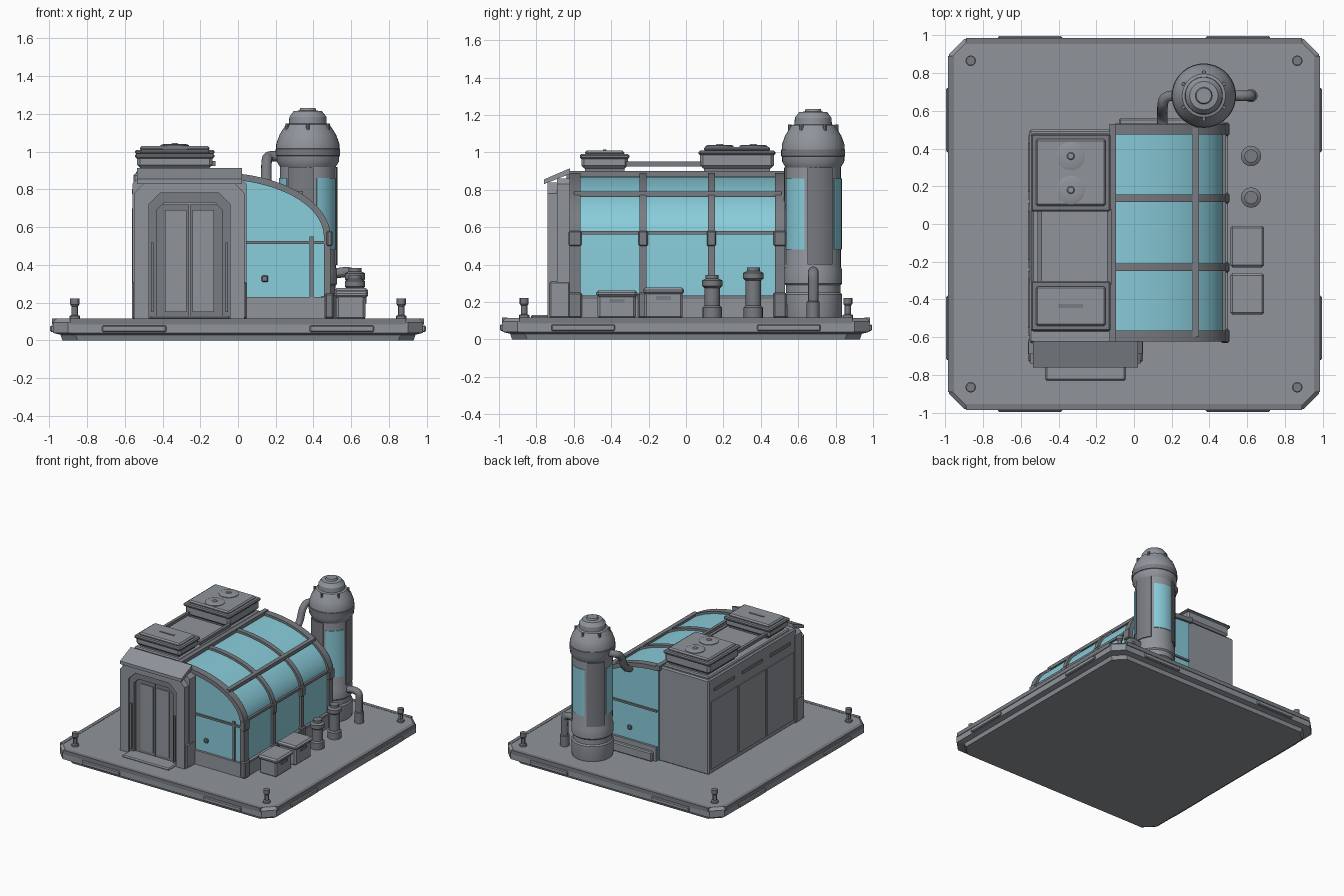
import bpy, bmesh, math
from mathutils import Vector

cube = bpy.data.objects.get("Cube")
if cube:
    bpy.data.objects.remove(cube, do_unlink=True)


def material(name, rgb):
    m = bpy.data.materials.new(name)
    m.use_nodes = True
    m.diffuse_color = (*rgb, 1)
    m.node_tree.nodes["Principled BSDF"].inputs["Base Color"].default_value = (*rgb, 1)
    return m


GREY = material("hull grey", (0.28, 0.30, 0.33))
TRIM = material("trim grey", (0.19, 0.20, 0.22))
GLASS = material("glass blue", (0.25, 0.61, 0.71))


def finish(name, bm, mats, smooth=False):
    bmesh.ops.recalc_face_normals(bm, faces=bm.faces)
    me = bpy.data.meshes.new(name)
    bm.to_mesh(me)
    bm.free()
    ob = bpy.data.objects.new(name, me)
    bpy.context.collection.objects.link(ob)
    for m in mats if isinstance(mats, list) else [mats]:
        me.materials.append(m)
    if smooth:
        bpy.ops.object.select_all(action='DESELECT')
        ob.select_set(True)
        bpy.context.view_layer.objects.active = ob
        bpy.ops.object.shade_smooth_by_angle(angle=math.radians(30))
    return ob


def box(name, x, y, z, mat=GREY, bevel=0.0):
    bm = bmesh.new()
    bmesh.ops.create_cube(bm, size=1)
    for v in bm.verts:
        v.co = [(a + b) / 2 + c * (b - a) for (a, b), c in zip((x, y, z), v.co)]
    if bevel:
        bmesh.ops.bevel(bm, geom=bm.edges[:], offset=bevel, segments=1, affect='EDGES')
    return finish(name, bm, mat)


def prism(name, pts, span, axis, mat, smooth=False):
    """Extrude a 2D outline along x (points are y,z) or y (points are x,z)."""
    bm = bmesh.new()
    place = (lambda p, t: (t, *p)) if axis == 'x' else (lambda p, t: (p[0], t, p[1]))
    face = bm.faces.new([bm.verts.new(place(p, span[0])) for p in pts])
    ext = bmesh.ops.extrude_face_region(bm, geom=[face])["geom"]
    shift = Vector(place((0, 0), span[1] - span[0]))
    bmesh.ops.translate(bm, vec=shift, verts=[g for g in ext if isinstance(g, bmesh.types.BMVert)])
    return finish(name, bm, mat, smooth)


def loft(name, rings, mats, smooth=False):
    bm = bmesh.new()
    loops = [[bm.verts.new(p) for p in r] for r in rings]
    n = len(loops[0])
    for a, b in zip(loops, loops[1:]):
        for i in range(n):
            bm.faces.new((a[i], a[(i + 1) % n], b[(i + 1) % n], b[i]))
    bm.faces.new(loops[0])
    bm.faces.new(loops[-1])
    return finish(name, bm, mats, smooth)


def lathe(name, x, y, profile, mat, n=24):
    angles = [math.tau * i / n for i in range(n)]
    return loft(name, [[(x + r * math.cos(a), y + r * math.sin(a), z) for a in angles]
                       for r, z in profile], mat, True)


def pipe(name, pts, radius, mat=TRIM):
    """Round pipe with softened corners."""
    path = [Vector(p) for p in pts]
    for _ in range(3):
        new = [path[0]]
        for a, b in zip(path, path[1:]):
            new += [a.lerp(b, 0.25), a.lerp(b, 0.75)]
        path = new + [path[-1]]
    rings = []
    side = None
    for i, p in enumerate(path):
        d = (path[min(i + 1, len(path) - 1)] - path[max(i - 1, 0)]).normalized()
        side = d.orthogonal() if side is None else side - d * side.dot(d)
        side.normalize()
        up = d.cross(side)
        rings.append([p + radius * (side * math.cos(k * math.tau / 12) + up * math.sin(k * math.tau / 12))
                      for k in range(12)])
    return loft(name, rings, mat, True)


# Base platform with clipped corners
def clipped(h, z, c=0.08):
    k = h - c
    return [(x, y, z) for x, y in ((h, -k), (h, k), (k, h), (-k, h), (-h, k), (-h, -k), (-k, -h), (k, -h))]


loft("platform", [clipped(*p) for p in
                  ((0.93, 0), (0.94, 0.03), (0.98, 0.04), (0.98, 0.095), (0.965, 0.115))], GREY)
for s in (-1, 1):
    out = sorted((s * 0.97, s * 0.995))
    lip = sorted((s * 0.955, s * 0.985))
    box("edge_rail_y", (-0.89, 0.89), lip, (0.085, 0.117), TRIM)
    box("edge_rail_x", lip, (-0.89, 0.89), (0.085, 0.117), TRIM)
    for t in (-1, 1):
        run = sorted((t * 0.38, t * 0.72))
        box("edge_plate_y", run, out, (0.045, 0.08), GREY, 0.006)
        box("edge_plate_x", out, run, (0.045, 0.08), GREY, 0.006)
        lathe("corner_bollard", s * 0.865, t * 0.865,
              ((0.028, 0.11), (0.028, 0.13), (0.017, 0.135), (0.017, 0.18), (0.024, 0.19), (0.024, 0.222)), TRIM, 12)

# Main block and its roof
box("main_block", (-0.555, -0.10), (-0.63, 0.50), (0.11, 0.885), GREY, 0.01)
box("roof_spine", (-0.13, -0.095), (-0.64, 0.53), (0.86, 0.90), TRIM)
box("roof_slab", (-0.54, -0.13), (-0.57, 0.48), (0.88, 0.90), GREY, 0.008)
for x in (-0.50, -0.13):
    box("roof_rail", (x - 0.012, x + 0.012), (-0.32, 0.08), (0.925, 0.95), TRIM)


def roof_unit(y, top):
    box("roof_unit_foot", (-0.51, -0.16), (y[0] + 0.02, y[1] - 0.02), (0.89, 0.925), TRIM)
    box("roof_unit_body", (-0.535, -0.135), y, (0.915, top - 0.025), GREY, 0.015)
    box("roof_unit_lid", (-0.545, -0.125), (y[0] - 0.008, y[1] + 0.008), (top - 0.045, top - 0.02), TRIM, 0.008)
    box("roof_unit_cover", (-0.52, -0.15), (y[0] + 0.02, y[1] - 0.02), (top - 0.025, top), GREY, 0.01)


roof_unit((-0.56, -0.31), 1.01)
roof_unit((0.075, 0.47), 1.03)
box("roof_slot", (-0.40, -0.27), (-0.445, -0.425), (1.008, 1.014), TRIM)
for y in (0.18, 0.36):
    lathe("roof_fan", -0.335, y, ((0.075, 1.025), (0.075, 1.035), (0.06, 1.04), (0.02, 1.04), (0.015, 1.045)), GREY)

# Outer wall panels
for y0, y1 in ((-0.59, -0.25), (-0.23, 0.11), (0.13, 0.47)):
    box("wall_panel", (-0.561, -0.55), (y0, y1), (0.15, 0.70), GREY)
    box("wall_strip", (-0.561, -0.55), (y0 + 0.04, y1 - 0.04), (0.775, 0.80), TRIM)


# Entrance portal
def gate(x0, x1, top, c):
    return [(x0, 0.115), (x0, top - c), (x0 + c, top), (x1 - c, top), (x1, top - c), (x1, 0.115)]


def gate_ring(name, outer, inner, y, mat):
    prism(name, gate(*outer) + gate(*inner)[::-1], y, 'y', mat)


mid = -0.257
door = (mid - 0.175, mid + 0.175, 0.73, 0.04)
prism("portal_body", gate(-0.56, 0.045, 0.86, 0.03), (-0.69, -0.61), 'y', GREY)
gate_ring("portal_frame", (-0.55, 0.035, 0.84, 0.06), (mid - 0.215, mid + 0.215, 0.78, 0.06), (-0.74, -0.68), GREY)
gate_ring("door_frame", (mid - 0.215, mid + 0.215, 0.78, 0.06), door, (-0.725, -0.68), TRIM)
for s in (-1, 1):
    leaf = sorted((mid + s * 0.003, mid + s * 0.175))
    inset = sorted((mid + s * 0.015, mid + s * 0.13))
    jamb = sorted((mid + s * 0.19, mid + s * 0.205))
    foot = sorted((mid + s * 0.27, mid + s * 0.305))
    box("door_leaf", leaf, (-0.70, -0.68), (0.12, 0.72), TRIM)
    box("door_panel", inset, (-0.708, -0.69), (0.15, 0.69), GREY)
    box("door_light", jamb, (-0.74, -0.70), (0.15, 0.52), TRIM)
    box("portal_foot", foot, (-0.73, -0.62), (0.115, 0.31), GREY, 0.008)
box("doorstep", (-0.47, -0.045), (-0.83, -0.70), (0.11, 0.13), GREY, 0.008)
prism("awning", [(-0.76, 0.83), (-0.62, 0.885), (-0.62, 0.915), (-0.76, 0.855)], (-0.535, 0.02), 'x', GREY)


# Glasshouse
def arch(d, n=20):
    """Outline of the curved side, shrunk inward by d."""
    cx, cz, a, b = -0.11, 0.55, 0.60 - d, 0.34 - d
    curve = [(cx + a * math.sin(i / n * math.pi / 2), cz + b * math.cos(i / n * math.pi / 2)) for i in range(n + 1)]
    return curve + [(cx + a, 0.115)]


prism("glass_shell", arch(0.018) + [(-0.11, 0.115)], (-0.60, 0.51), 'y', GLASS, True)
for y in ((-0.622, -0.565), (-0.248, -0.21), (0.117, 0.155), (0.475, 0.53)):
    prism("arch_rib", arch(0.0) + arch(0.035)[::-1], y, 'y', TRIM, True)
    box("rib_clamp", (0.47, 0.50), (y[0] - 0.006, y[1] + 0.006), (0.50, 0.58), TRIM, 0.006)
    box("rib_foot", (0.46, 0.505), (y[0] - 0.008, y[1] + 0.008), (0.115, 0.25), TRIM, 0.008)
box("side_rail", (0.46, 0.487), (-0.6, 0.51), (0.56, 0.58), TRIM)
box("upper_rail", (0.31, 0.345), (-0.6, 0.51), (0.765, 0.792), TRIM)
box("side_sill", (0.44, 0.492), (-0.61, 0.52), (0.115, 0.235), GREY)
box("side_sill_cap", (0.44, 0.497), (-0.61, 0.52), (0.215, 0.235), TRIM)
for y, step in ((-0.604, -1), (0.514, 1)):
    face = sorted((y, y + step * 0.012))
    sill = sorted((y, y + step * 0.018))
    box("end_sill", (-0.10, 0.46), sill, (0.115, 0.23), GREY)
    box("end_bar", (-0.10, 0.46), face, (0.512, 0.528), TRIM)
    box("end_post", (0.38, 0.40), face, (0.23, 0.55), TRIM)
    box("end_latch", (0.125, 0.16), sill, (0.31, 0.345), TRIM, 0.006)
box("rear_step", (-0.08, 0.44), (0.52, 0.56), (0.115, 0.19), GREY, 0.008)

# Tall tank with three windows
TX, TY = 0.37, 0.68
lathe("tank", TX, TY, ((0.15, 0.11), (0.155, 0.13), (0.155, 0.24), (0.146, 0.25), (0.146, 0.29), (0.155, 0.30),
                       (0.155, 0.37), (0.148, 0.39), (0.148, 0.92), (0.166, 0.95), (0.168, 1.04), (0.15, 1.09),
                       (0.115, 1.145), (0.10, 1.15), (0.098, 1.185), (0.075, 1.215), (0.045, 1.218),
                       (0.04, 1.232)), GREY, 36)
lathe("tank_band", TX, TY, ((0.16, 0.975), (0.171, 0.98), (0.171, 1.015), (0.16, 1.02)), TRIM, 36)


def curved_plate(name, mid_deg, half_deg, r0, r1, z, mat):
    arc = [math.radians(mid_deg - half_deg + half_deg * i / 4) for i in range(9)]
    ring = [(r1, a) for a in arc] + [(r0, a) for a in reversed(arc)]
    loft(name, [[(TX + r * math.cos(a), TY + r * math.sin(a), h) for r, a in ring] for h in z], mat, True)


for deg in (-45, 75, 195):
    curved_plate("tank_window", deg, 27, 0.144, 0.153, (0.48, 0.86), GLASS)
    curved_plate("tank_spine", deg + 60, 26, 0.14, 0.156, (0.40, 0.92), TRIM)
    for k in (0, 60):
        a = math.radians(deg + k + 15)
        lathe("tank_bolt", TX + 0.125 * math.cos(a), TY + 0.125 * math.sin(a),
              ((0.01, 1.10), (0.01, 1.15)), TRIM, 8)

# Pipes
pipe("upper_pipe", [(0.27, 0.68, 0.97), (0.16, 0.68, 0.98), (0.15, 0.62, 0.95), (0.15, 0.58, 0.83), (0.15, 0.50, 0.80)], 0.028)
pipe("lower_pipe", [(0.48, 0.68, 0.35), (0.62, 0.68, 0.37), (0.62, 0.68, 0.28), (0.62, 0.68, 0.11)], 0.028)
lathe("pipe_flange", 0.62, 0.68, ((0.035, 0.11), (0.035, 0.20), (0.028, 0.205)), TRIM, 16)

# Small canisters and crates beside the glasshouse
for y, top in ((0.36, 0.385), (0.14, 0.345)):
    lathe("canister", 0.62, y, ((0.052, 0.11), (0.052, 0.17), (0.042, 0.18), (0.042, top - 0.07), (0.054, top - 0.06),
                                (0.054, top - 0.03), (0.035, top - 0.02), (0.035, top)), TRIM, 16)
for y0, y1, top in ((-0.48, -0.26, 0.262), (-0.23, -0.01, 0.277)):
    box("crate", (0.52, 0.675), (y0 + 0.008, y1 - 0.008), (0.11, top - 0.02), GREY, 0.012)
    box("crate_lid", (0.51, 0.69), (y0, y1), (top - 0.035, top), GREY, 0.012)
    box("crate_handle", (0.67, 0.682), (y0 + 0.07, y1 - 0.07), (top - 0.065, top - 0.045), TRIM)
